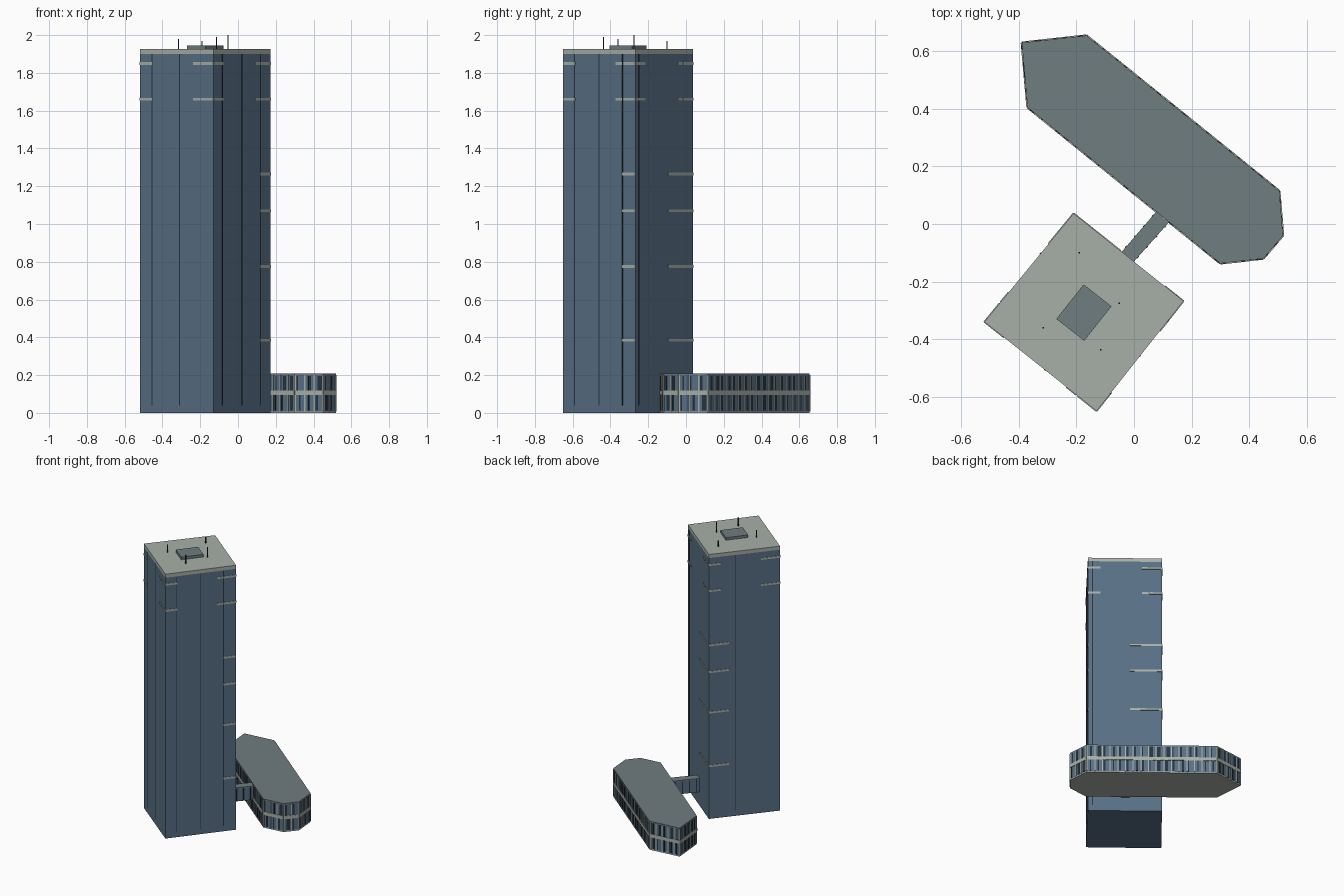
import bpy, bmesh, random
from mathutils import Vector

random.seed(4)
cube = bpy.data.objects.get("Cube")
if cube:
    bpy.data.objects.remove(cube, do_unlink=True)


def material(name, rgb):
    m = bpy.data.materials.new(name)
    m.use_nodes = True
    m.diffuse_color = (*rgb, 1)
    node = next(n for n in m.node_tree.nodes if n.type == "BSDF_PRINCIPLED")
    node.inputs["Base Color"].default_value = (*rgb, 1)
    return m


BLUE = material("blue glass", (0.098, 0.162, 0.235))
DARK = material("dark seam", (0.021, 0.034, 0.051))
PALE = material("pale concrete", (0.39, 0.43, 0.39))
GREY = material("grey roofing", (0.16, 0.205, 0.22))


def prism(bm, outline, z0, z1):
    """Add a closed upright prism over a counterclockwise outline."""
    low = [bm.verts.new((p[0], p[1], z0)) for p in outline]
    high = [bm.verts.new((p[0], p[1], z1)) for p in outline]
    bm.faces.new(low[::-1])
    bm.faces.new(high)
    for i in range(len(low)):
        j = (i + 1) % len(low)
        bm.faces.new((low[i], low[j], high[j], high[i]))


def finish(bm, name, mat):
    mesh = bpy.data.meshes.new(name)
    bm.to_mesh(mesh)
    bm.free()
    mesh.materials.append(mat)
    obj = bpy.data.objects.new(name, mesh)
    bpy.context.collection.objects.link(obj)
    return obj


def solid(name, outline, z0, z1, mat):
    bm = bmesh.new()
    prism(bm, outline, z0, z1)
    return finish(bm, name, mat)


def plate(bm, a, b, t0, t1, z0, z1, depth=0.003):
    """Add a thin plate on the wall a-b between the fractions t0 and t1."""
    a, b = Vector(a), Vector(b)
    d = (b - a).normalized()
    out = Vector((d.y, -d.x)) * depth
    p, q = a.lerp(b, t0), a.lerp(b, t1)
    prism(bm, [p - out, p + out, q + out, q - out], z0, z1)


def sides(outline):
    return list(zip(outline, outline[1:] + outline[:1]))


# Tower shaft and roof slab
W, S, E, N = (-0.52, -0.34), (-0.13, -0.65), (0.172, -0.268), (-0.21, 0.037)
tower = [W, S, E, N]
solid("tower_shaft", tower, 0, 1.9, BLUE)
solid("tower_roof_slab", tower, 1.9, 1.926, PALE)

# Pale floor strips wrapping the tower corners, per wall
upper_levels = (1.85, 1.66)
lower_levels = (1.265, 1.07, 0.775, 0.385)
lower_spans = [None, (0.82, 1), (0.57, 1), (0, 0.28)]
bm = bmesh.new()
for (a, b), span in zip(sides(tower), lower_spans):
    for z in upper_levels:
        for t0, t1 in ((0, 0.17), (0.73, 0.82), (0.83, 1)):
            plate(bm, a, b, t0, t1, z - 0.007, z + 0.007)
    if span:
        for z in lower_levels:
            plate(bm, a, b, *span, z - 0.007, z + 0.007)
finish(bm, "tower_floor_strips", PALE)

# Dark vertical seams, per wall
seams = [(0.17, 0.54), (0.16, 0.5, 0.82), (0.06,), (0.37,)]
bm = bmesh.new()
for (a, b), row in zip(sides(tower), seams):
    for t in row:
        plate(bm, a, b, t - 0.006, t + 0.006, 0.04, 1.9, 0.002)
finish(bm, "tower_seams", DARK)

# Rooftop plant room and masts
solid("roof_plant_room", [(-0.27, -0.33), (-0.173, -0.406), (-0.078, -0.286), (-0.175, -0.21)],
      1.926, 1.945, GREY)
bm = bmesh.new()
for x, y, top in ((-0.19, -0.1, 1.97), (-0.052, -0.275, 2.0),
                  (-0.315, -0.36, 1.98), (-0.115, -0.437, 1.99)):
    r = 0.0025
    prism(bm, [(x - r, y - r), (x + r, y - r), (x + r, y + r), (x - r, y + r)], 1.926, top)
finish(bm, "roof_masts", DARK)

# Low annex with a chamfered outline
annex = [(-0.37, 0.405), (0.3, -0.137), (0.45, -0.12), (0.518, -0.04),
         (0.505, 0.115), (-0.165, 0.655), (-0.39, 0.63)]
solid("annex_floor", annex, 0, 0.008, PALE)
solid("annex_walls", annex, 0.008, 0.2, BLUE)
solid("annex_roof", annex, 0.2, 0.208, GREY)

# Annex facade: middle band, pale mullions and dark window strips
bands, mullions, strips = bmesh.new(), bmesh.new(), bmesh.new()
for a, b in sides(annex):
    length = (Vector(b) - Vector(a)).length
    bays = max(2, round(length / 0.05))
    plate(bands, a, b, 0, 1, 0.094, 0.118, 0.004)
    for i in range(bays):
        t, w = i / bays, 1 / length
        plate(mullions, a, b, t, t + 0.007 * w, 0.008, 0.2)
        for z0, z1 in ((0.012, 0.094), (0.118, 0.196)):
            start = t + random.choice((0.01, 0.022)) * w
            width = random.choice((0.008, 0.014, 0.022)) * w
            plate(strips, a, b, start, start + width, z0, z1, 0.002)
    plate(mullions, a, b, 1 - 0.005 / length, 1, 0.008, 0.2)
finish(bands, "annex_middle_band", PALE)
finish(mullions, "annex_mullions", PALE)
finish(strips, "annex_window_strips", DARK)

# Raised link bridge between tower and annex
bridge = [(-0.001, -0.132), (0.125, 0.01), (0.08, 0.046), (-0.044, -0.098)]
solid("bridge_body", bridge, 0.1, 0.192, BLUE)
solid("bridge_roof", bridge, 0.192, 0.2, GREY)
bm = bmesh.new()
for a, b in (bridge[:2], bridge[2:]):
    for t in (0.1, 0.35, 0.6, 0.85):
        plate(bm, a, b, t, t + 0.04, 0.104, 0.192, 0.002)
finish(bm, "bridge_mullions", DARK)
